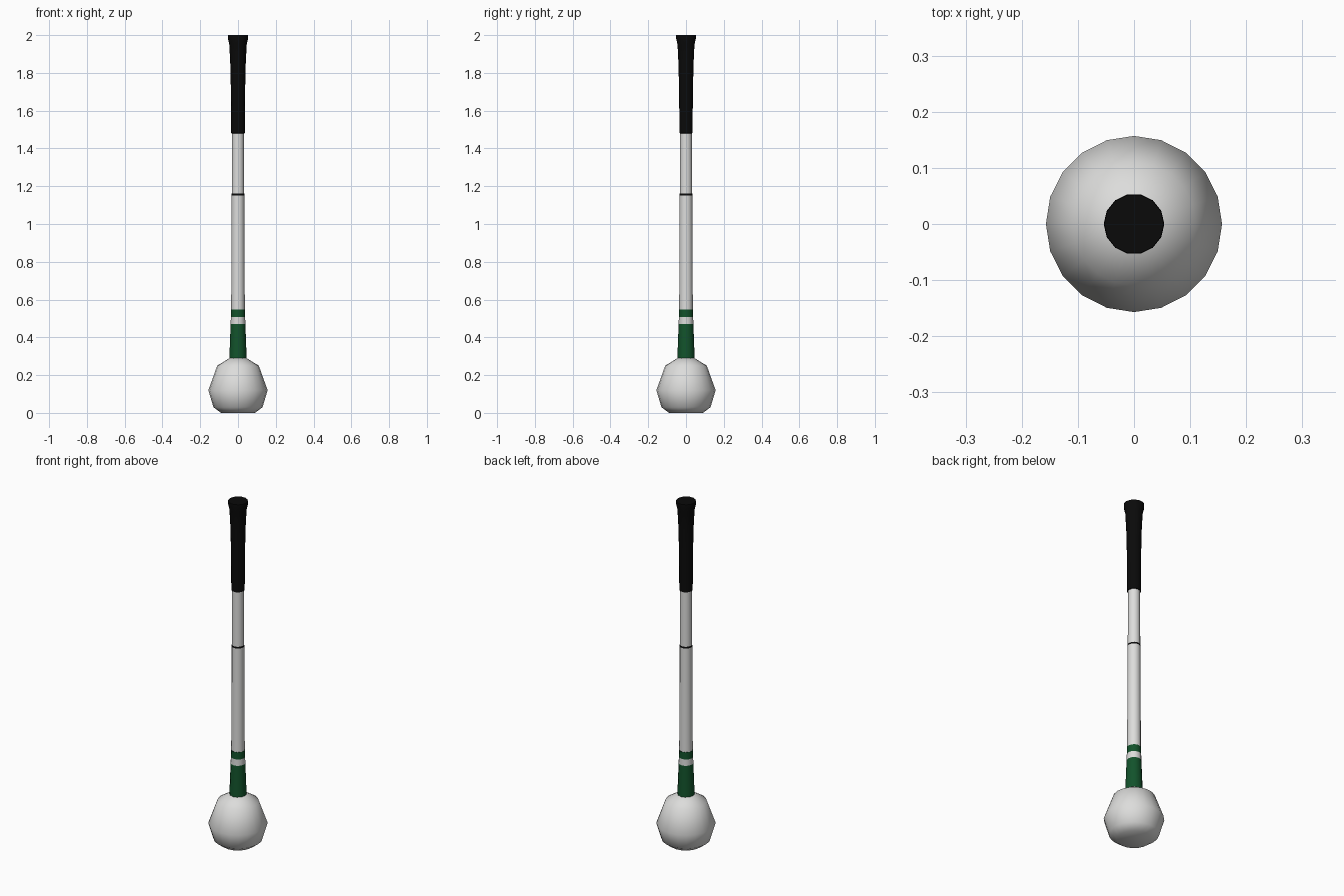
import bpy, bmesh, math

cube = bpy.data.objects.get("Cube")
if cube:
    bpy.data.objects.remove(cube, do_unlink=True)


def material(name, rgb):
    m = bpy.data.materials.new(name)
    m.use_nodes = True
    m.diffuse_color = (*rgb, 1)
    bsdf = m.node_tree.nodes["Principled BSDF"]
    bsdf.inputs["Base Color"].default_value = (*rgb, 1)
    bsdf.inputs["Roughness"].default_value = 0.6
    return m


WHITE = material("white", (0.72, 0.72, 0.71))
GREEN = material("dark green", (0.006, 0.085, 0.024))
BLACK = material("black", (0.003, 0.003, 0.003))


def lathe(name, profile, sides, mat, cap_bottom=False, cap_top=False, angle=35):
    """Spin (radius, height) points around the z axis."""
    bm = bmesh.new()
    rings = []
    for r, z in profile:
        rings.append([bm.verts.new((r * math.cos(i * math.tau / sides),
                                    r * math.sin(i * math.tau / sides), z))
                      for i in range(sides)])
    for a, b in zip(rings, rings[1:]):
        for i in range(sides):
            j = (i + 1) % sides
            bm.faces.new((a[i], a[j], b[j], b[i]))
    if cap_bottom:
        bm.faces.new(rings[0][::-1])
    if cap_top:
        bm.faces.new(rings[-1])
    mesh = bpy.data.meshes.new(name)
    bm.to_mesh(mesh)
    bm.free()
    mesh.materials.append(mat)
    obj = bpy.data.objects.new(name, mesh)
    bpy.context.collection.objects.link(obj)
    bpy.ops.object.select_all(action="DESELECT")
    obj.select_set(True)
    bpy.context.view_layer.objects.active = obj
    bpy.ops.object.shade_smooth_by_angle(angle=math.radians(angle))
    return obj


# Rounded head at the bottom
lathe("head", [(0.09, 0), (0.13, 0.03), (0.157, 0.12), (0.11, 0.25), (0.04, 0.293)],
      20, WHITE, cap_bottom=True, cap_top=True, angle=60)

# Tapered collar and shaft, stacked as coloured sections
sections = [
    ("collar", 0.046, 0.285, 0.039, 0.47, GREEN),
    ("collar_stripe", 0.039, 0.47, 0.038, 0.507, WHITE),
    ("collar_band", 0.038, 0.507, 0.037, 0.548, GREEN),
    ("lower_shaft", 0.036, 0.548, 0.034, 1.152, WHITE),
    ("joint_ring", 0.034, 1.152, 0.033, 1.162, BLACK),
    ("upper_shaft", 0.033, 1.162, 0.032, 1.485, WHITE),
]
for name, r0, z0, r1, z1, mat in sections:
    lathe(name, [(r0, z0), (r1, z1)], 12, mat)

# Flared grip
lathe("grip", [(0.031, 1.48), (0.036, 1.481), (0.037, 1.68), (0.041, 1.85),
               (0.046, 1.95), (0.054, 1.985), (0.053, 2.0)],
      14, BLACK, cap_top=True)
